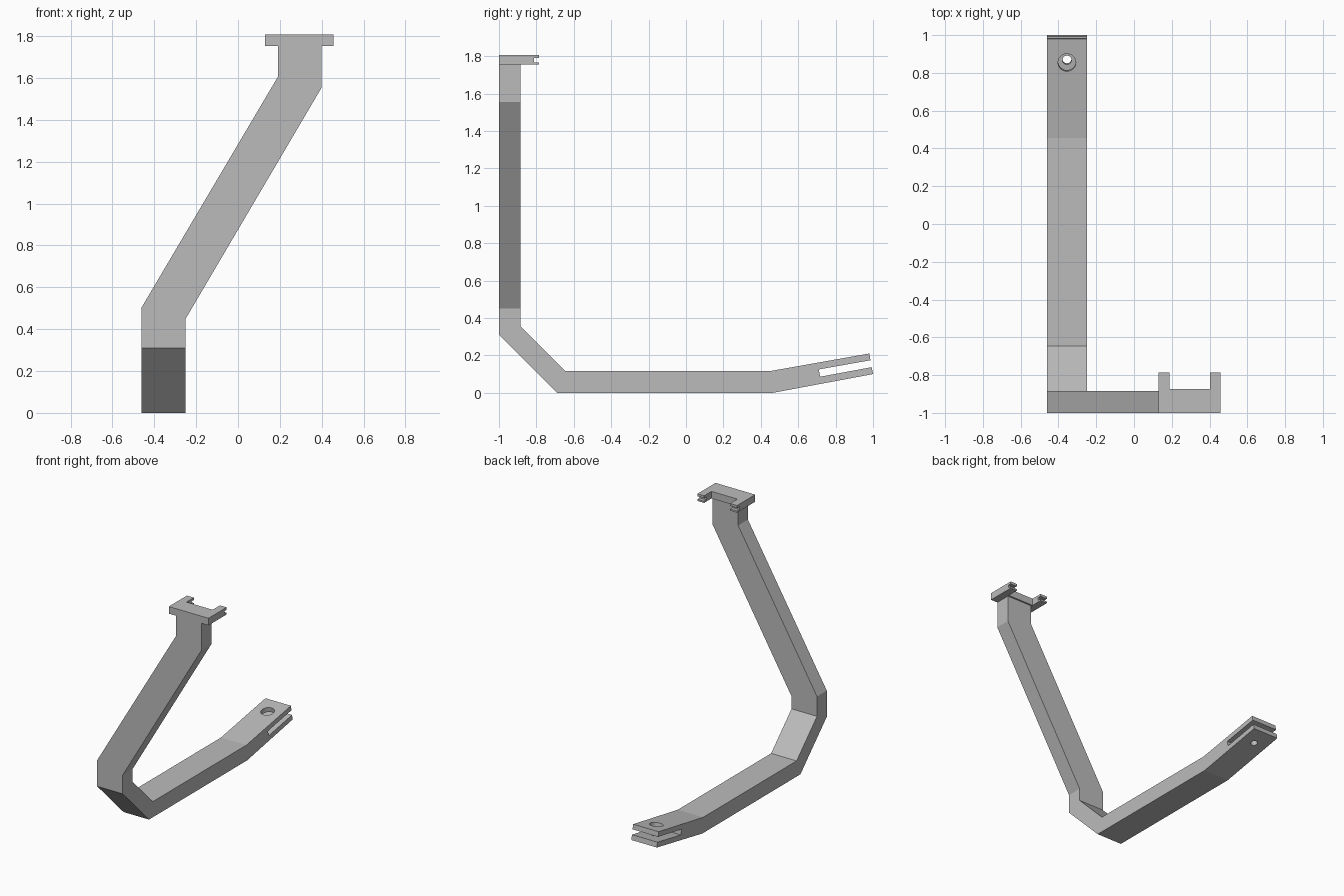
import bpy, bmesh, math
from mathutils import Vector

if "Cube" in bpy.data.objects:
    bpy.data.objects.remove(bpy.data.objects["Cube"], do_unlink=True)

grey = bpy.data.materials.new("plain_grey")
grey.use_nodes = True
colour = (0.5, 0.5, 0.5, 1)
grey.diffuse_color = colour
grey.node_tree.nodes["Principled BSDF"].inputs["Base Color"].default_value = colour


def prism(name, profile, place, lo, hi):
    """Extrude a flat outline from lo to hi; place(a, b, depth) gives x, y, z."""
    bm = bmesh.new()
    face = bm.faces.new([bm.verts.new(place(a, b, lo)) for a, b in profile])
    shift = Vector(place(0, 0, hi)) - Vector(place(0, 0, lo))
    moved = bmesh.ops.extrude_face_region(bm, geom=[face], use_keep_orig=True)["geom"]
    bmesh.ops.translate(bm, vec=shift,
                        verts=[v for v in moved if isinstance(v, bmesh.types.BMVert)])
    bmesh.ops.recalc_face_normals(bm, faces=bm.faces[:])
    mesh = bpy.data.meshes.new(name)
    bm.to_mesh(mesh)
    bm.free()
    mesh.materials.append(grey)
    obj = bpy.data.objects.new(name, mesh)
    bpy.context.collection.objects.link(obj)
    return obj


def cut(obj, cutter):
    """Subtract the cutter, then remove it."""
    cutter.hide_render = True
    mod = obj.modifiers.new("cut", "BOOLEAN")
    mod.operation = "DIFFERENCE"
    mod.solver = "EXACT"
    mod.object = cutter
    bpy.context.view_layer.objects.active = obj
    bpy.ops.object.modifier_apply(modifier=mod.name)
    bpy.data.objects.remove(cutter, do_unlink=True)


def along_x(y, z, x): return (x, y, z)
def along_y(x, z, y): return (x, y, z)
def along_z(x, y, z): return (x, y, z)


# Lower arm: bent bar with a forked, upturned end
seam = 0.4
arm = prism("lower_arm", [
    (-1, seam), (-1, 0.31), (-0.69, 0), (0.465, 0),
    (1, 0.1), (0.993, 0.137), (0.717, 0.086), (0.71, 0.125), (0.986, 0.174),
    (0.98, 0.21), (0.455, 0.117), (-0.645, 0.117), (-0.885, 0.357), (-0.885, seam),
], along_x, -0.46, -0.25)

# Pin hole through the fork: wide in the upper tine, narrow in the lower one
tilt = math.radians(10)
axis = Vector((0, -math.sin(tilt), math.cos(tilt)))
top_centre = Vector((-0.355, 0.855, 0.187))
for radius, start, end in [(0.047, -0.055, 0.05), (0.024, -0.17, -0.05)]:
    bpy.ops.mesh.primitive_cylinder_add(
        vertices=32, radius=radius, depth=end - start,
        location=top_centre + axis * (start + end) / 2, rotation=(tilt, 0, 0))
    cut(arm, bpy.context.object)

# Slanted upright
prism("slanted_post", [
    (-0.46, seam), (-0.46, 0.505), (0.19, 1.605), (0.19, 1.754),
    (0.4, 1.754), (0.4, 1.555), (-0.25, 0.45), (-0.25, seam),
], along_y, -1, -0.885)

# U-shaped bracket on top, with a groove in both prong tips
bracket = prism("top_bracket", [
    (0.13, -1), (0.457, -1), (0.457, -0.787), (0.402, -0.787),
    (0.402, -0.873), (0.187, -0.873), (0.187, -0.787), (0.13, -0.787),
], along_z, 1.754, 1.807)
cut(bracket, prism("groove_cutter", [
    (-0.813, 1.767), (-0.7, 1.767), (-0.7, 1.789), (-0.813, 1.789),
], along_x, 0, 0.6))
